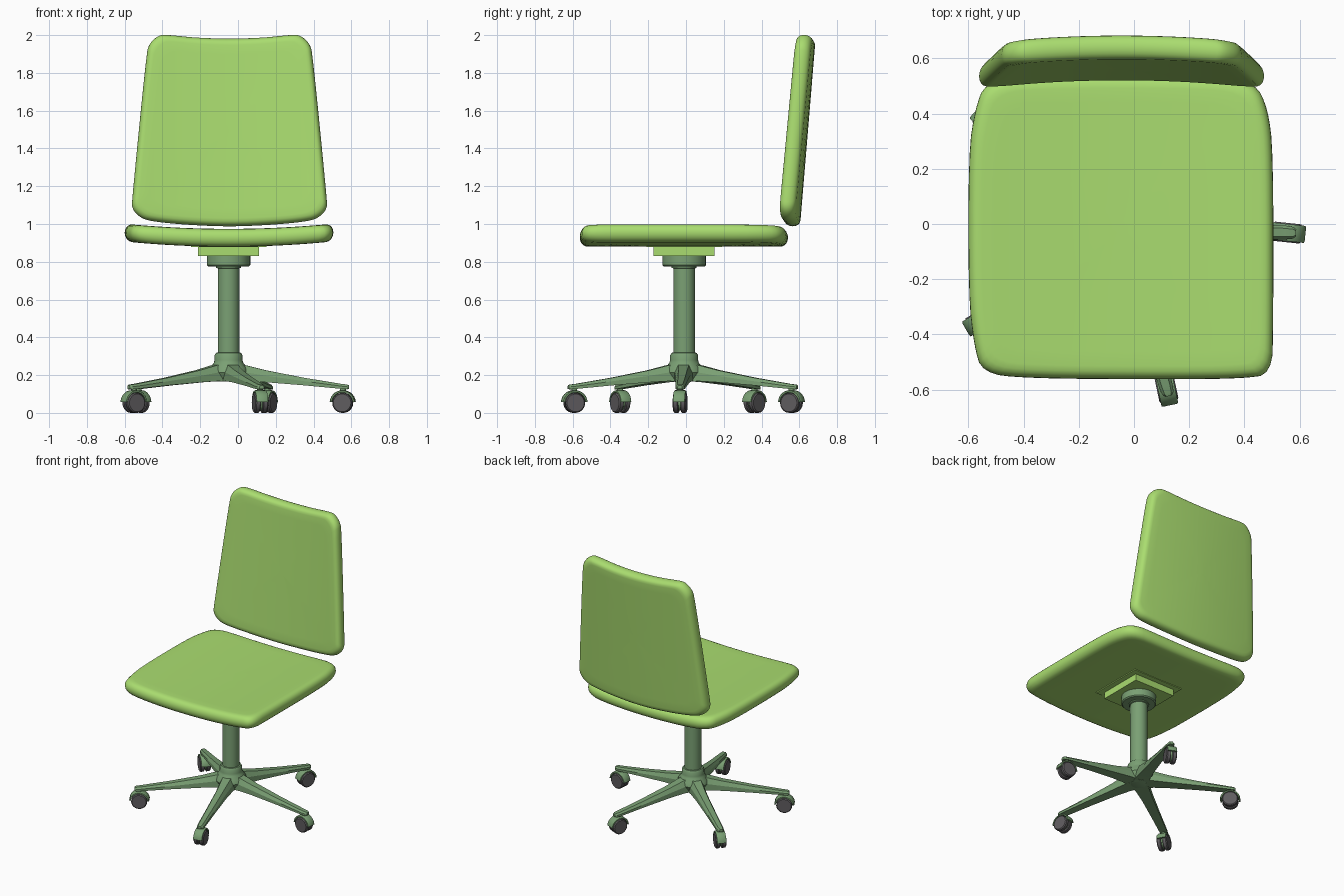
import bpy, bmesh, math
from mathutils import Matrix, Vector

if "Cube" in bpy.data.objects:
    bpy.data.objects.remove(bpy.data.objects["Cube"])


def material(name, rgb):
    m = bpy.data.materials.new(name)
    m.diffuse_color = (*rgb, 1)
    m.use_nodes = True
    m.node_tree.nodes["Principled BSDF"].inputs["Base Color"].default_value = m.diffuse_color
    return m


LIME = material("lime upholstery", (0.40, 0.72, 0.16))
GREEN = material("dull green frame", (0.195, 0.352, 0.174))
GREY = material("dark grey wheel", (0.114, 0.107, 0.114))
CX, CY = -0.05, -0.01          # column axis


def loft(name, rings, mat, matrix=Matrix(), angle=35):
    """Skin a list of closed rings and cap both ends."""
    bm = bmesh.new()
    rows = [[bm.verts.new(matrix @ Vector(p)) for p in ring] for ring in rings]
    n = len(rows[0])
    for a, b in zip(rows, rows[1:]):
        for i in range(n):
            j = (i + 1) % n
            bm.faces.new((a[i], a[j], b[j], b[i]))
    bm.faces.new(rows[0])
    bm.faces.new(rows[-1])
    bmesh.ops.recalc_face_normals(bm, faces=bm.faces)
    me = bpy.data.meshes.new(name)
    bm.to_mesh(me)
    bm.free()
    me.materials.append(mat)
    ob = bpy.data.objects.new(name, me)
    bpy.context.collection.objects.link(ob)
    bpy.ops.object.select_all(action='DESELECT')
    ob.select_set(True)
    bpy.context.view_layer.objects.active = ob
    bpy.ops.object.shade_smooth_by_angle(angle=math.radians(angle))
    return ob


def lathe(name, profile, mat, matrix=Matrix(), n=32):
    """Revolve (radius, height) pairs round z."""
    rings = [[(r * math.cos(math.tau * i / n), r * math.sin(math.tau * i / n), z)
              for i in range(n)] for r, z in profile]
    return loft(name, rings, mat, matrix)


def box(name, half, z0, z1, mat, matrix):
    sq = [(-half, -half), (half, -half), (half, half), (-half, half)]
    return loft(name, [[(x, y, z) for x, y in sq] for z in (z0, z1)], mat, matrix)


def rounded(points):
    """Corner cutting, then split long edges so the panel can bend."""
    pts = [Vector(p) for p in points]
    for _ in range(2):
        pts = [q for a, b in zip(pts, pts[1:] + pts[:1])
               for q in (a.lerp(b, 0.25), a.lerp(b, 0.75))]
    out = []
    for a, b in zip(pts, pts[1:] + pts[:1]):
        k = max(1, math.ceil((b - a).length / 0.08))
        out += [a.lerp(b, i / k) for i in range(k)]
    return out


def cushion(name, outline, half, edge, place):
    """Padded panel: outline scaled through a rounded rim, bent by place(u, v, h)."""
    pts = rounded(outline)
    steps = 10
    prof = []
    for i in range(steps + 1):
        t = math.pi * (i / steps - 0.5)
        s = 1 - edge / 0.52 * (1 - math.cos(t) ** 0.8 if abs(t) < 1.57 else 1)
        prof.append((s, half * math.sin(t)))
    inner = (0.04, 0.25, 0.45, 0.65, 0.82)
    prof = [(s, -half) for s in inner] + prof + [(s, half) for s in inner[::-1]]
    rings = [[place(p.x * s, p.y * s, h) for p in pts] for s, h in prof]
    return loft(name, rings, LIME, angle=60)


# Seat, sagging along its middle
seat_outline = [(-0.55, -0.25), (-0.55, 0.27), (-0.525, 0.43), (-0.49, 0.52), (-0.36, 0.55),
                (0.36, 0.55), (0.49, 0.52), (0.535, 0.43), (0.555, 0.27), (0.555, -0.35),
                (0.55, -0.535), (0.44, -0.55), (0.2, -0.553), (-0.34, -0.55),
                (-0.50, -0.53), (-0.53, -0.43)]
cushion("seat", seat_outline, 0.047, 0.045,
        lambda u, v, h: (u + CX, v + CY, 0.927 + 0.09 * u * u + h))

# Backrest, tapered, leaning back and wrapped round the sitter
half_back = [(0.0, -0.515), (0.25, -0.503), (0.42, -0.485), (0.475, -0.465), (0.517, -0.42),
             (0.515, -0.36), (0.44, 0.40), (0.425, 0.455), (0.375, 0.50), (0.33, 0.502),
             (0.18, 0.486), (0.0, 0.48)]
back_outline = half_back + [(-x, y) for x, y in half_back[-2:0:-1]]
cushion("backrest", back_outline, 0.043, 0.04,
        lambda u, v, h: (u - 0.045, 0.603 + 0.083 * v - 0.13 * u * u + h, 1.5 + v - 0.083 * h))

# Mounting plates under the seat
axis = Matrix.Translation((CX, CY, 0))
box("under_seat_plate", 0.20, 0.877, 0.90, LIME, axis)
box("seat_bracket", 0.162, 0.83, 0.88, LIME, axis)
lathe("bracket_collar", [(0.108, 0.775), (0.115, 0.782), (0.115, 0.83)], GREEN, axis)

# Column and hub
lathe("column", [(0.057, 0.25), (0.057, 0.765), (0.066, 0.768), (0.066, 0.78)], GREEN, axis)
lathe("hub", [(0.05, 0.165), (0.085, 0.18), (0.105, 0.215), (0.098, 0.24), (0.078, 0.265),
              (0.074, 0.28), (0.074, 0.305), (0.066, 0.318), (0.05, 0.32)], GREEN, axis)

# Five legs with twin-wheel casters
LEG = [(0.0, 0.165, 0.27, 0.055), (0.1, 0.168, 0.25, 0.046), (0.2, 0.162, 0.225, 0.038),
       (0.4, 0.146, 0.186, 0.031), (0.60, 0.127, 0.153, 0.025),
       (0.628, 0.125, 0.15, 0.021), (0.638, 0.127, 0.146, 0.012)]
for k in range(5):
    turn = axis @ Matrix.Rotation(math.radians(-2 + 72 * k), 4, 'Z')
    rings = [[(r, -w, b), (r, w, b), (r, w, b + 0.55 * (t - b)), (r, 0.6 * w, t),
              (r, -0.6 * w, t), (r, -w, b + 0.55 * (t - b))] for r, b, t, w in LEG]
    loft(f"leg_{k + 1}", rings, GREEN, turn, 25)

    pivot = turn @ Matrix.Translation((0.605, 0, 0.053)) @ Matrix.Rotation(math.radians(-4), 4, 'Z')
    lathe(f"caster_stem_{k + 1}", [(0.016, 0.05), (0.016, 0.085)], GREEN, pivot, 16)
    # curved hood over the wheels
    arc = [math.radians(5 + 170 * i / 14) for i in range(15)]
    hood = [[(r * math.cos(a), y, r * math.sin(a))
             for r, y in ((0.056, -0.031), (0.064, -0.031), (0.067, -0.026),
                          (0.067, 0.026), (0.064, 0.031), (0.056, 0.031))] for a in arc]
    loft(f"caster_hood_{k + 1}", hood, GREEN, pivot)
    side = pivot @ Matrix.Rotation(math.pi / 2, 4, 'X')
    lathe(f"caster_web_{k + 1}", [(0.04, -0.008), (0.04, 0.008)], GREEN, side, 24)
    for s, label in ((1, "a"), (-1, "b")):
        lathe(f"caster_wheel_{k + 1}{label}",
              [(0.048, 0.006 * s), (0.053, 0.010 * s), (0.053, 0.029 * s), (0.047, 0.035 * s)],
              GREY, side, 24)
